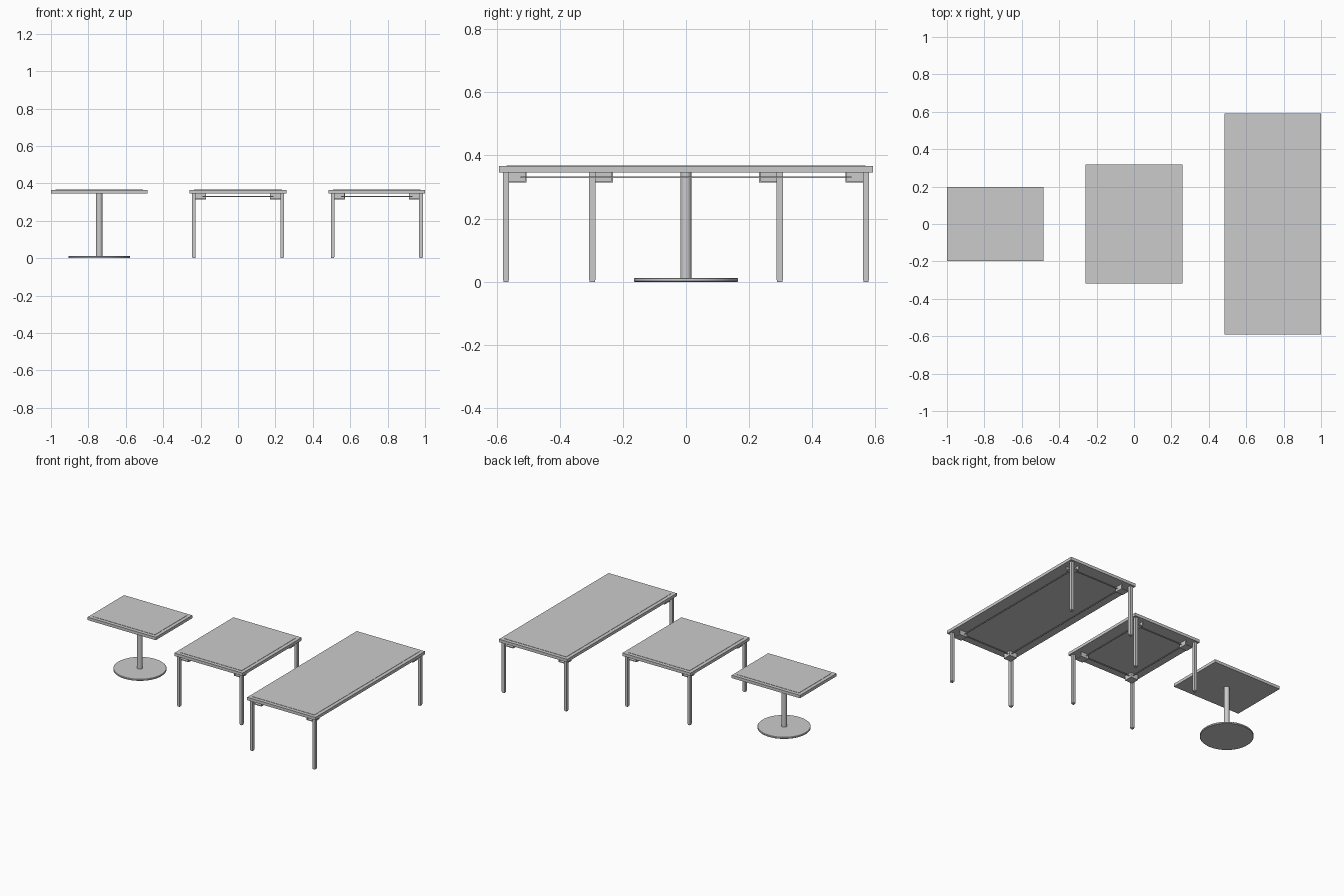
import bpy
import bmesh
import math
from mathutils import Vector

if "Cube" in bpy.data.objects:
    bpy.data.objects.remove(bpy.data.objects["Cube"])

TOP_Z0, TOP_Z1 = 0.346, 0.367


def add_object(name, bm):
    mesh = bpy.data.meshes.new(name)
    bm.normal_update()
    bm.to_mesh(mesh)
    bm.free()
    ob = bpy.data.objects.new(name, mesh)
    bpy.context.collection.objects.link(ob)
    return ob


def add_box(bm, lo, hi):
    lo, hi = Vector(lo), Vector(hi)
    verts = bmesh.ops.create_cube(bm, size=1)["verts"]
    for v in verts:
        v.co = Vector(((lo[i] + hi[i]) / 2 + v.co[i] * (hi[i] - lo[i])) for i in range(3))


def box(name, lo, hi):
    bm = bmesh.new()
    add_box(bm, lo, hi)
    return add_object(name, bm)


def lathe(name, x, profile, segments=48):
    """Closed solid of revolution from (radius, z) points, bottom to top."""
    bm = bmesh.new()
    rings = []
    for r, z in profile:
        rings.append([bm.verts.new((x + r * math.cos(2 * math.pi * i / segments),
                                    r * math.sin(2 * math.pi * i / segments), z))
                      for i in range(segments)])
    for a, b in zip(rings, rings[1:]):
        for i in range(segments):
            j = (i + 1) % segments
            f = bm.faces.new((a[i], a[j], b[j], b[i]))
            f.smooth = True
    bm.faces.new(rings[0][::-1])
    bm.faces.new(rings[-1])
    ob = add_object(name, bm)
    bpy.ops.object.select_all(action='DESELECT')
    ob.select_set(True)
    bpy.context.view_layer.objects.active = ob
    bpy.ops.object.shade_smooth_by_angle(angle=math.radians(30))
    return ob


def tabletop(name, cx, hx, hy):
    # edge-framed slab with a barely raised panel
    box(name + "_top", (cx - hx, -hy, TOP_Z0), (cx + hx, hy, TOP_Z1 - 0.001))
    i = 0.024
    box(name + "_top_panel", (cx - hx + i, -hy + i, TOP_Z1 - 0.003),
        (cx + hx - i, hy - i, TOP_Z1 + 0.001))


def legged_table(name, cx, hx, hy):
    tabletop(name, cx, hx, hy)
    for sx in (-1, 1):
        for sy in (-1, 1):
            side = ("left" if sx < 0 else "right") + ("_front" if sy < 0 else "_back")

            def part(bm, ax, bx, ay, by, z0, z1):
                # distances are measured inward from the corner of the top
                xs = sorted((cx + sx * (hx - ax), cx + sx * (hx - bx)))
                ys = sorted((sy * (hy - ay), sy * (hy - by)))
                add_box(bm, (xs[0], ys[0], z0), (xs[1], ys[1], z1))

            # square leg with a small foot
            bm = bmesh.new()
            part(bm, 0.012, 0.032, 0.012, 0.032, 0.006, TOP_Z0)
            part(bm, 0.014, 0.030, 0.014, 0.030, 0.0, 0.006)
            add_object(f"{name}_leg_{side}", bm)

            # corner bracket: plate with upturned inner ends
            bm = bmesh.new()
            part(bm, 0.030, 0.087, 0.030, 0.087, 0.314, 0.319)
            part(bm, 0.083, 0.087, 0.030, 0.087, 0.319, TOP_Z0)
            part(bm, 0.030, 0.083, 0.083, 0.087, 0.319, TOP_Z0)
            add_object(f"{name}_bracket_{side}", bm)

    # thin rails under the top
    rx, ry, w = hx - 0.068, hy - 0.068, 0.005
    z0, z1 = 0.328, 0.333
    for s, label in ((-1, "a"), (1, "b")):
        y0, y1 = sorted((s * ry, s * (ry - w)))
        box(f"{name}_cross_rail_{label}", (cx - rx, y0, z0), (cx + rx, y1, z1))
        x0, x1 = sorted((cx + s * rx, cx + s * (rx - w)))
        box(f"{name}_long_rail_{label}", (x0, -ry + w, z0), (x1, ry - w, z1))


# small pedestal table
PX = -0.742
tabletop("pedestal_table", PX, 0.258, 0.197)
lathe("pedestal_base", PX, [(0.163, 0), (0.165, 0.002), (0.165, 0.010), (0.163, 0.012)], 64)
lathe("pedestal_column", PX, [(0.0175, 0.011), (0.0175, TOP_Z0)], 32)

# medium and long four-legged tables
legged_table("medium_table", 0.0, 0.258, 0.319)
legged_table("long_table", 0.742, 0.258, 0.592)
